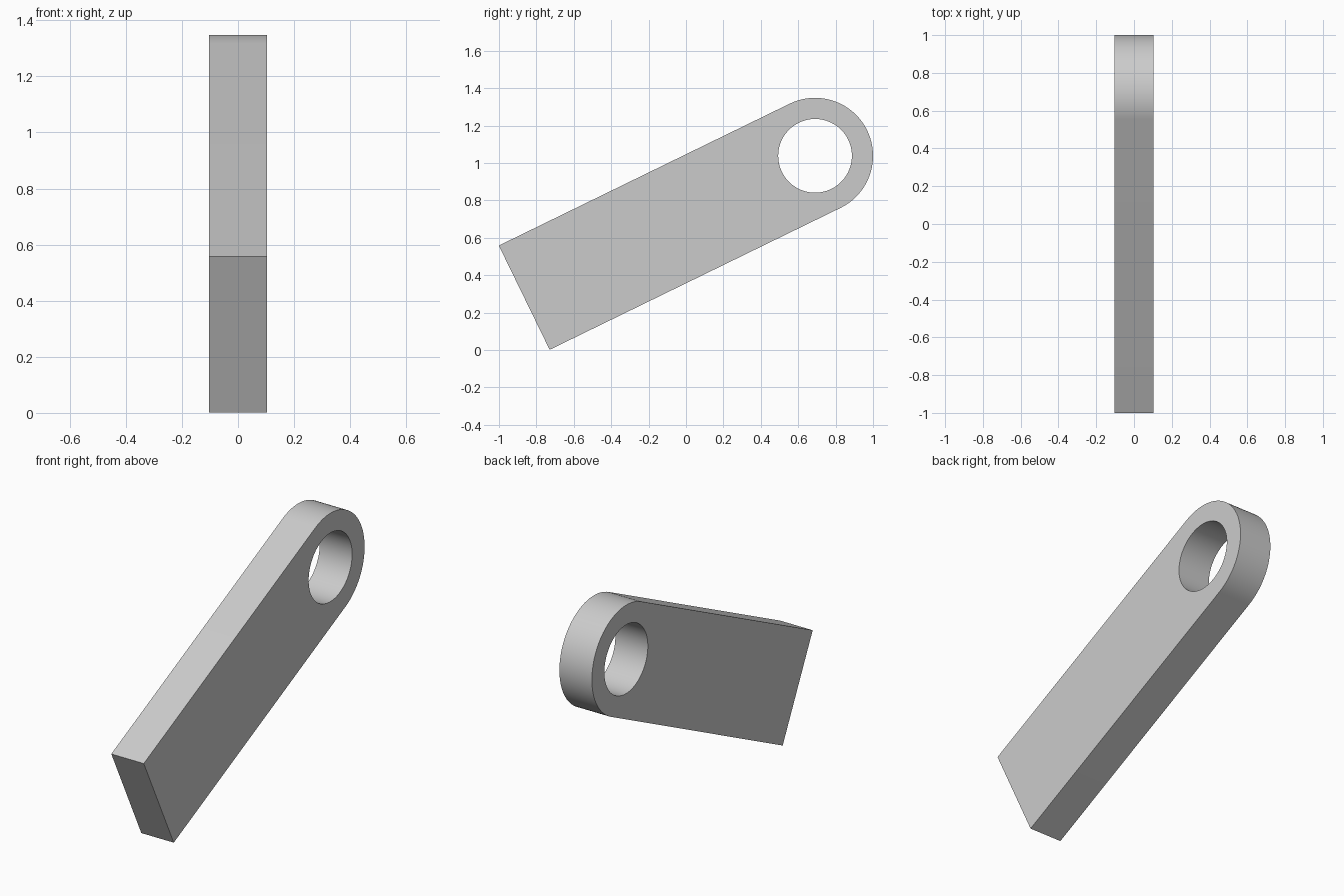
import bpy, bmesh
from math import sin, cos, pi, radians
from mathutils import Matrix, Vector

cube = bpy.data.objects.get("Cube")
if cube:
    bpy.data.objects.remove(cube)

TILT = radians(26)
EYE = Vector((0, 0.69, 1.038))     # centre of the hole
LENGTH, RADIUS, HOLE, HALF = 1.73, 0.31, 0.197, 0.103
N = 48                             # segments per half circle

grey = bpy.data.materials.new("plain grey")
grey.use_nodes = True
colour = (0.6, 0.6, 0.6, 1)
grey.diffuse_color = colour
grey.node_tree.nodes["Principled BSDF"].inputs["Base Color"].default_value = colour

bm = bmesh.new()


def half_circle(r, start):
    angles = [start + pi * i / N for i in range(N + 1)]
    return [bm.verts.new((-HALF, r * cos(a), r * sin(a))) for a in angles]


# Side profile: round end, hole and square end
outer = half_circle(RADIUS, -pi / 2)
inner = half_circle(HOLE, -pi / 2)
back = half_circle(HOLE, pi / 2)
bmesh.ops.remove_doubles(bm, verts=[], dist=0)
back = [inner[-1]] + back[1:-1] + [inner[0]]
corners = [bm.verts.new((-HALF, -LENGTH, s * RADIUS)) for s in (1, -1)]
for i in range(N):
    bm.faces.new((outer[i], outer[i + 1], inner[i + 1], inner[i]))
bm.faces.new([outer[-1]] + corners + [outer[0]] + back[::-1])
bmesh.ops.delete(bm, geom=[v for v in bm.verts if not v.link_faces], context='VERTS')

# Thicken the profile across x, then tilt it into place
result = bmesh.ops.extrude_face_region(bm, geom=bm.faces[:], use_keep_orig=True)
moved = [g for g in result["geom"] if isinstance(g, bmesh.types.BMVert)]
bmesh.ops.translate(bm, verts=moved, vec=(2 * HALF, 0, 0))
bmesh.ops.recalc_face_normals(bm, faces=bm.faces[:])
bm.transform(Matrix.Translation(EYE) @ Matrix.Rotation(TILT, 4, 'X'))

mesh = bpy.data.meshes.new("link_bar")
bm.to_mesh(mesh)
bm.free()
mesh.materials.append(grey)
bar = bpy.data.objects.new("link_bar", mesh)
bpy.context.collection.objects.link(bar)

# Smooth the round faces, keep the edges sharp
bpy.ops.object.select_all(action='DESELECT')
bar.select_set(True)
bpy.context.view_layer.objects.active = bar
bpy.ops.object.shade_smooth_by_angle(angle=radians(30))
